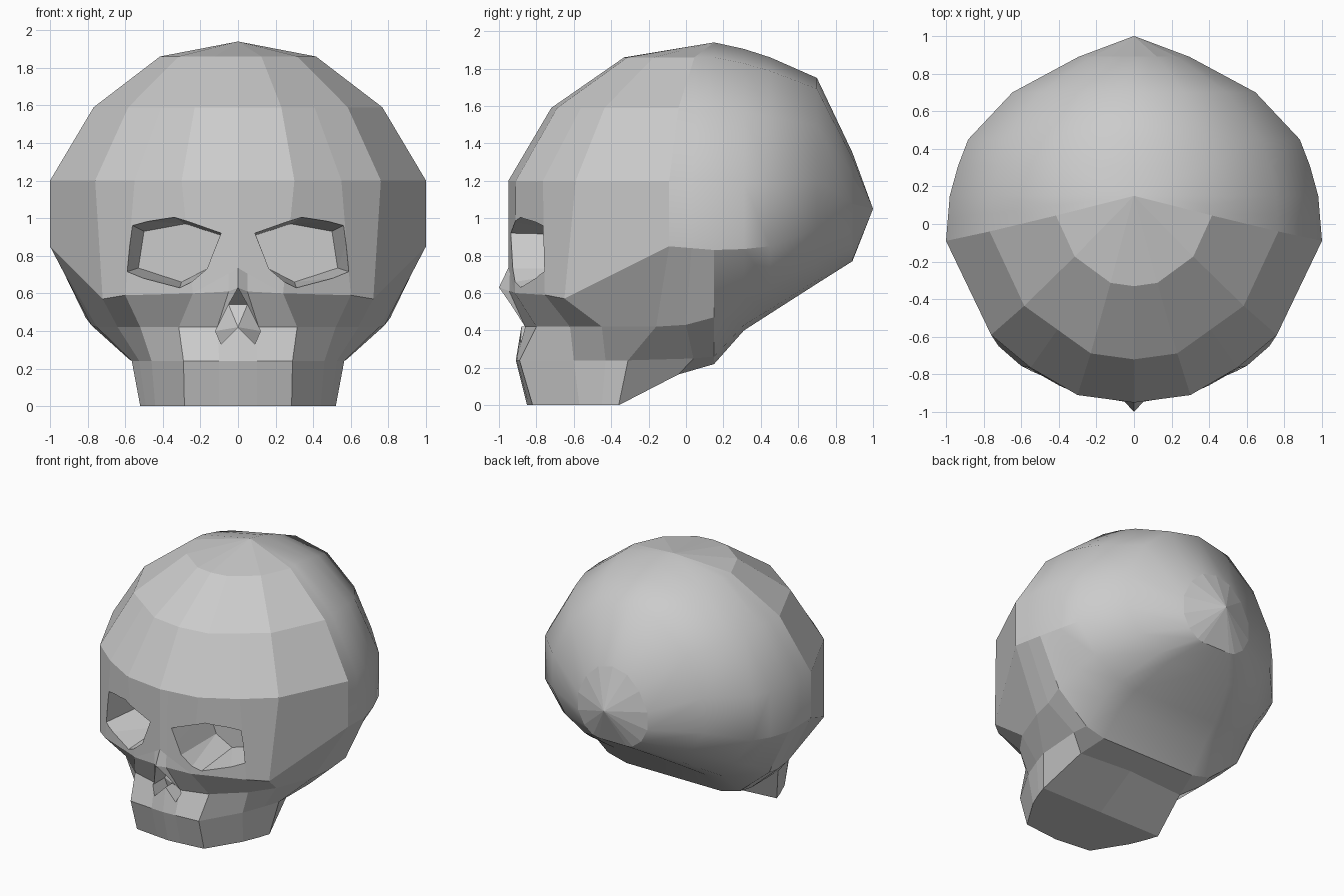
import bpy, bmesh, math

if "Cube" in bpy.data.objects:
    bpy.data.objects.remove(bpy.data.objects["Cube"])


def link_mesh(name, bm):
    mesh = bpy.data.meshes.new(name)
    bm.to_mesh(mesh)
    bm.free()
    obj = bpy.data.objects.new(name, mesh)
    bpy.context.collection.objects.link(obj)
    return obj


def loft(bm, rows, side, smooth):
    """Skin a grid of points, mirrored by side (+1 / -1)."""
    grid = [[bm.verts.new((side * x, y, z)) for x, y, z in row] for row in rows]
    for a, b in zip(grid, grid[1:]):
        for i in range(len(a) - 1):
            face = bm.faces.new((a[i], a[i + 1], b[i + 1], b[i]))
            # the last front columns blend into the smooth back
            face.smooth = smooth or i >= len(a) - 3


# Forehead: one half outline, scaled about the crown axis
AXIS = 0.15
outline = [(0, -1.10), (.06, -1.092), (.30, -1.06), (.53, -.90),
           (.76, -.74), (1.0, -.24), (.99, -.12), (.98, 0)]
front = [[(x * s, AXIS + y * t, z) for x, y in outline]
         for z, s, t in ((1.94, 0, 0), (1.86, .415, .437), (1.59, .768, .791), (1.2, 1, 1))]
front[3][3] = (.55, -.765, 1.2)

# Face: brow, nose tip, cheek, upper jaw, tooth line, skull base
cheek = [(.24, -.915, .60), (.60, -.755, .59), (.72, -.65, .57),
         (1.0, -.09, .85), (.99, .03, .84), (.98, AXIS, .83)]
front.append([(0, -.95, .735), (.05, -.942, .705)] + cheek)
front.append([(0, -1.0, .63), (.05, -.945, .61)] + cheek)
front.append([(0, -.88, .42), (.11, -.86, .42), (.315, -.80, .42), (.52, -.62, .42),
              (.64, -.45, .42), (.75, -.16, .42), (.78, 0, .43), (.81, AXIS, .47)])
front.append([(0, -.91, .24), (.10, -.905, .24), (.29, -.89, .24), (.46, -.60, .24),
              (.525, -.43, .24), (.565, -.31, .24), (.58, .04, .25), (.56, AXIS, .26)])
front.append([(0, -.85, 0), (.10, -.84, 0), (.285, -.82, 0), (.44, -.57, 0),
              (.49, -.45, 0), (.52, -.36, 0), (.45, -.04, .165), (.40, AXIS, .22)])
front.append([(0, y, z) for x, y, z in front[-1]])
front[-1][-2] = (0, -.04, .19)

# Back of the head: the side arch shrinks toward the rear pole
arch = [row[-1] for i, row in enumerate(front) if i != 5]
back = []
for y, s, top, mid, low in ((.15, 1, 1.94, .83, .22), (.31, .955, 1.905, .835, .40),
                            (.45, .90, 1.86, .85, .49), (.70, .66, 1.75, .94, .65),
                            (.89, .30, 1.35, .94, .77), (1.0, 0, 1.05, 1.05, 1.05)):
    ring = []
    for x, _, z in arch:
        if z >= .83:
            h = mid + (z - .83) / 1.11 * (top - mid)
        else:
            h = low + (z - .22) / .61 * (mid - low)
        ring.append((x * s, y, h))
    back.append(ring)

bm = bmesh.new()
for side in (1, -1):
    loft(bm, front, side, False)
    loft(bm, back, side, True)
bmesh.ops.remove_doubles(bm, verts=bm.verts, dist=.0005)
bmesh.ops.recalc_face_normals(bm, faces=bm.faces)

# Flat facets on the rear cap and skull base; crisp edge under the temples
for f in bm.faces:
    c = f.calc_center_median()
    if all(v.co.y > .88 for v in f.verts) or c.z < .75 and c.y < AXIS:
        f.smooth = False
for e in bm.edges:
    temple = all(abs(v.co.z - .84) < .03 and abs(v.co.x) > .85 for v in e.verts)
    if temple or len(e.link_faces) == 2 and e.calc_face_angle(0) > math.radians(45):
        e.smooth = False
skull = link_mesh("skull", bm)


def cut(name, rim, floor, rim_y, depths):
    """Subtract a tapered pocket that passes through rim at depth rim_y."""
    bm = bmesh.new()
    outer = [bm.verts.new((2 * r[0] - f[0], 2 * y - d, 2 * r[1] - f[1]))
             for r, f, y, d in zip(rim, floor, rim_y, depths)]
    inner = [bm.verts.new((f[0], d, f[1])) for f, d in zip(floor, depths)]
    n = len(rim)
    bm.faces.new(outer)
    bm.faces.new(inner)
    for i in range(n):
        j = (i + 1) % n
        bm.faces.new((outer[i], outer[j], inner[j], inner[i]))
    bmesh.ops.recalc_face_normals(bm, faces=bm.faces)
    bmesh.ops.triangulate(bm, faces=bm.faces)
    cutter = link_mesh(name, bm)
    cutter.hide_render = True
    cutter.display_type = 'WIRE'
    mod = skull.modifiers.new(name, 'BOOLEAN')
    mod.operation = 'DIFFERENCE'
    mod.solver = 'EXACT'
    mod.object = cutter


# Eye sockets
rim = [(.09, .92), (.34, 1.005), (.56, .96), (.59, .715), (.31, .63), (.165, .73)]
floor = [(.095, .91), (.28, .97), (.50, .93), (.53, .735), (.30, .66), (.165, .73)]
rim_y = [-.93, -.89, -.76, -.76, -.88, -.93]
for side, label in ((1, "left"), (-1, "right")):
    cut(label + "_socket_cutter", [(side * x, z) for x, z in rim],
        [(side * x, z) for x, z in floor], rim_y, [-.50] * 6)

# Nose opening with a central ridge
half = [(.05, .54), (.12, .40), (.09, .33)]
nose = [(0, .63)] + half + [(0, .42)] + [(-x, z) for x, z in reversed(half)]
cut("nose_cutter", nose, nose, [-.95] * 8, [-.84, -.72, -.72, -.72, -.80, -.72, -.72, -.72])
